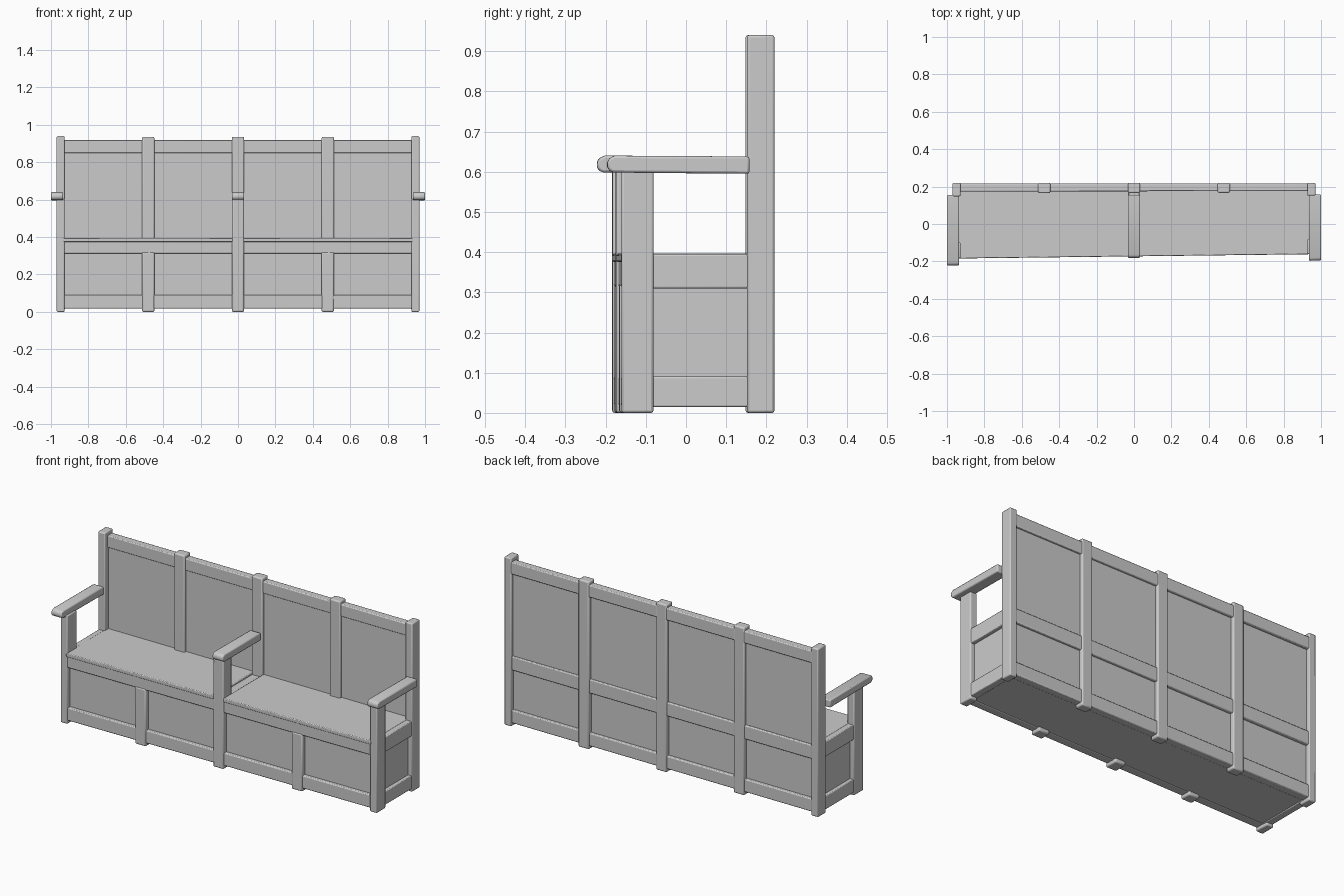
import bpy, bmesh

if "Cube" in bpy.data.objects:
    bpy.data.objects.remove(bpy.data.objects["Cube"])

SKEW = 0.012  # the front runs slightly out of parallel with the back


def finish(name, bm, bevel):
    for v in bm.verts:
        v.co.y += SKEW * v.co.x * (0.22 - v.co.y) / 0.39
    bmesh.ops.recalc_face_normals(bm, faces=bm.faces)
    me = bpy.data.meshes.new(name)
    bm.to_mesh(me)
    bm.free()
    ob = bpy.data.objects.new(name, me)
    bpy.context.collection.objects.link(ob)
    if bevel:
        mod = ob.modifiers.new("soft_edges", 'BEVEL')
        mod.width = bevel
        mod.segments = 2
    bpy.ops.object.select_all(action='DESELECT')
    ob.select_set(True)
    bpy.context.view_layer.objects.active = ob
    bpy.ops.object.shade_smooth_by_angle()
    return ob


def box(name, x, y, z, bevel=0.005):
    bm = bmesh.new()
    bmesh.ops.create_cube(bm, size=1)
    for v in bm.verts:
        for i, (a, b) in enumerate((x, y, z)):
            v.co[i] = a + (b - a) * (v.co[i] + 0.5)
    return finish(name, bm, bevel)


def prism(name, profile, x0, x1, bevel=0.006):
    # side profile (y, z) extruded along x
    bm = bmesh.new()
    face = bm.faces.new([bm.verts.new((x0, y, z)) for y, z in profile])
    new = bmesh.ops.extrude_face_region(bm, geom=[face])["geom"]
    for v in new:
        if isinstance(v, bmesh.types.BMVert):
            v.co.x = x1
    return finish(name, bm, bevel)


def arm(name, tip, x0, x1):
    profile = [(0.156, 0.595), (0.156, 0.638), (tip + 0.02, 0.64),
               (tip + 0.006, 0.634), (tip, 0.62), (tip + 0.003, 0.606),
               (tip + 0.014, 0.598)]
    prism(name, profile, min(x0, x1), max(x0, x1))


# Closed chest under the seat, forming the recessed lower panels and underside
box("chest_body", (-0.945, 0.945), (-0.148, 0.197), (0.02, 0.385), 0)

# Recessed upper back panel
box("back_panel", (-0.945, 0.945), (0.182, 0.202), (0.38, 0.9), 0)

# Long rails, front and back
for name, z0, z1 in (("bottom", 0.018, 0.09), ("seat", 0.313, 0.39)):
    box(f"front_{name}_rail", (-0.95, 0.95), (-0.168, -0.12), (z0, z1))
    box(f"back_{name}_rail", (-0.95, 0.95), (0.17, 0.214), (z0, z1))
box("back_top_rail", (-0.95, 0.95), (0.175, 0.217), (0.85, 0.918))

# Back posts
for i, (x, w) in enumerate(((-0.48, 0.033), (0, 0.033), (0.48, 0.033))):
    box(f"back_post_{i}", (x - w, x + w), (0.166, 0.22), (0, 0.936), 0.007)

# Lower front posts beneath each seat
for s in (-1, 1):
    box("front_lower_post", (s * 0.48 - 0.033, s * 0.48 + 0.033),
        (-0.172, -0.11), (0, 0.32), 0.007)

# Centre front post and armrest
box("centre_front_post", (-0.032, 0.032), (-0.175, -0.1), (0, 0.605), 0.007)
arm("centre_armrest", -0.182, -0.033, 0.033)

# Seats, either side of the centre post
for s in (-1, 1):
    a, b = sorted((s * 0.028, s * 0.935))
    box("seat", (a, b), (-0.173, 0.185), (0.375, 0.396), 0.004)

# End frames
for s in (-1, 1):
    side = "right" if s > 0 else "left"
    outer = sorted((s * 0.927, s * 0.97))
    rail = sorted((s * 0.925, s * 0.965))
    box(f"{side}_back_post", outer, (0.15, 0.22), (0, 0.94), 0.006)
    box(f"{side}_front_post", outer, (-0.172, -0.09), (0, 0.605), 0.006)
    box(f"{side}_seat_rail", rail, (-0.12, 0.18), (0.31, 0.394), 0.004)
    box(f"{side}_bottom_rail", rail, (-0.12, 0.18), (0.015, 0.09), 0.004)
    arm(f"{side}_armrest", -0.21, s * 0.935, s * 1.0)
